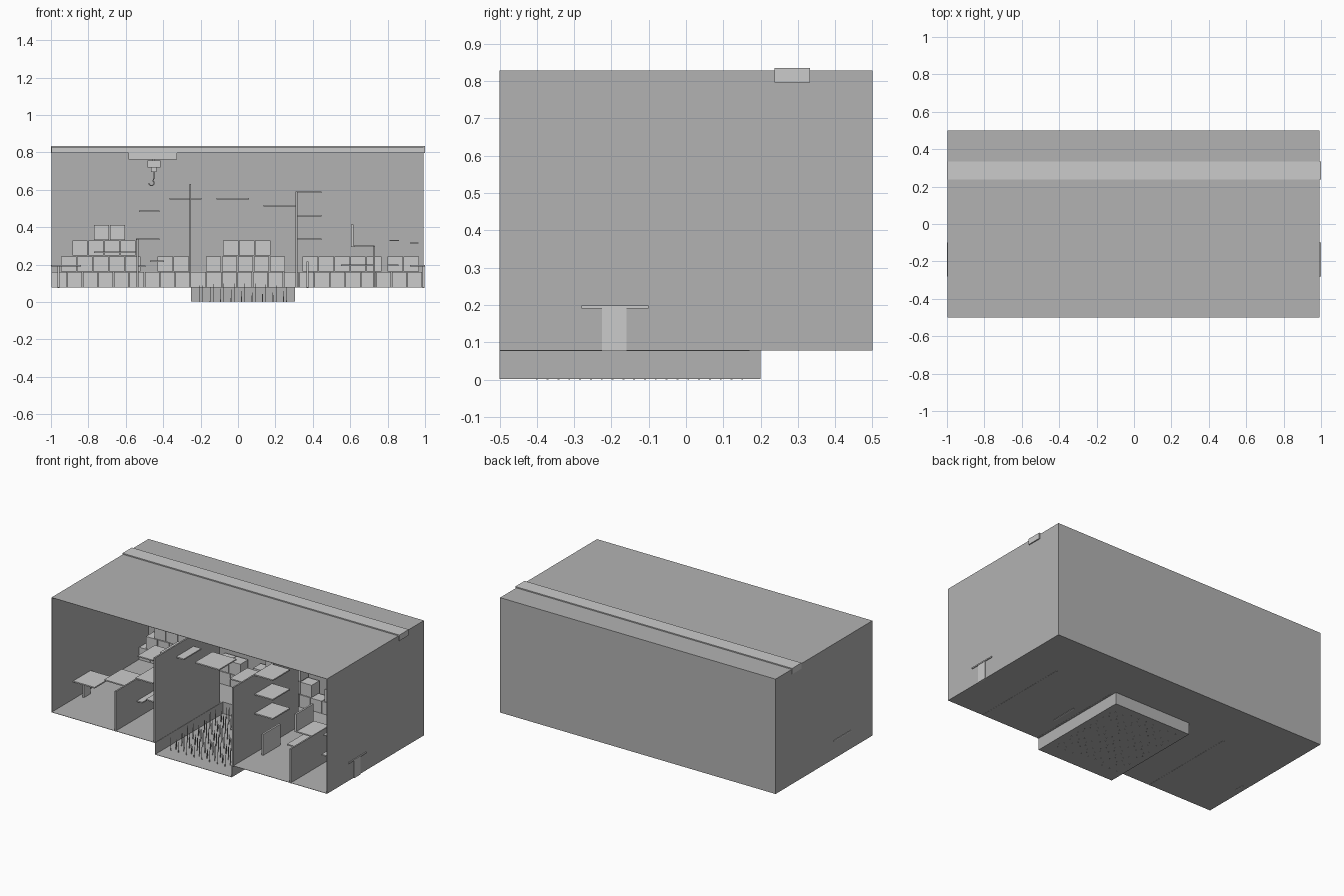
import bpy, bmesh, math
from mathutils import Matrix, Vector

if "Cube" in bpy.data.objects:
    bpy.data.objects.remove(bpy.data.objects["Cube"])

# darker grey for the room itself
dark = bpy.data.materials.new("dark_grey")
dark.diffuse_color = (0.45, 0.45, 0.45, 1)
dark.use_nodes = True
dark.node_tree.nodes["Principled BSDF"].inputs["Base Color"].default_value = dark.diffuse_color


def finish(name, bm, mat=None):
    me = bpy.data.meshes.new(name)
    bm.to_mesh(me)
    bm.free()
    if mat:
        me.materials.append(mat)
    ob = bpy.data.objects.new(name, me)
    bpy.context.scene.collection.objects.link(ob)
    return ob


def add_box(bm, x0, x1, y0, y1, z0, z1):
    c = Vector((x0 + x1, y0 + y1, z0 + z1)) / 2
    m = Matrix.Translation(c) @ Matrix.Diagonal((x1 - x0, y1 - y0, z1 - z0, 1))
    bmesh.ops.create_cube(bm, size=1, matrix=m)


def boxes(name, items, mat=None):
    bm = bmesh.new()
    for b in items:
        add_box(bm, *b)
    return finish(name, bm, mat)


L, R, F, B = -0.997, 0.993, -0.5, 0.5
FLOOR, TOP, T = 0.08, 0.828, 0.002
PL, PR, PB = -0.25, 0.305, 0.2

# room shell, open at the front
boxes("room_walls", [
    (L, L + T, F, B, FLOOR, TOP),
    (R - T, R, F, B, FLOOR, TOP),
    (L, R, B - T, B, FLOOR, TOP)], dark)
boxes("roof", [(L, R, F, B, TOP - T, TOP)], dark)

# floor around the pit
boxes("floor", [
    (L, PL, F, B, FLOOR - T, FLOOR),
    (PR, R, F, B, FLOOR - T, FLOOR),
    (PL, PR, PB, B, FLOOR - T, FLOOR)], dark)

# sunken pit, open at the front
boxes("pit", [
    (PL, PR, F, PB, 0.002, 0.004),
    (PL, PL + T, F, PB, 0.002, FLOOR),
    (PR - T, PR, F, PB, 0.002, FLOOR),
    (PL, PR, PB - T, PB, 0.002, FLOOR)], dark)

# staggered pit spikes
bm = bmesh.new()
for row in range(20):
    for col in range(9):
        x = -0.205 + col * 0.056 + (row % 2) * 0.017
        y = -0.4 + row * 0.029
        bmesh.ops.create_cone(bm, cap_ends=True, segments=6, radius1=0.0025, radius2=0.0003,
                              depth=0.1, matrix=Matrix.Translation((x, y, 0.05)))
finish("spikes", bm, dark)

# partition walls: x, top
for name, x, top in (("pit_wall_left", -0.255, 0.632), ("pit_wall_right", 0.312, 0.59),
                     ("low_wall_left", -0.538, 0.337), ("low_wall_right", 0.727, 0.3)):
    boxes(name, [(x - 0.005, x + 0.005, F, 0.17, FLOOR - 0.003, top)], dark)

# ledges: x start, x end, height
Y0, Y1 = -0.28, -0.1
ledges = [(-1.0, -0.84, 0.195), (-0.77, -0.545, 0.265), (-0.53, -0.42, 0.485),
          (-0.545, -0.42, 0.336), (-0.54, -0.495, 0.19), (-0.47, -0.395, 0.217),
          (-0.366, -0.195, 0.553), (-0.115, 0.06, 0.553), (0.137, 0.313, 0.515),
          (0.313, 0.447, 0.588), (0.313, 0.447, 0.461), (0.313, 0.447, 0.336),
          (0.62, 0.73, 0.298), (0.55, 0.73, 0.197), (0.8, 0.857, 0.197),
          (0.92, 0.999, 0.195)]
boxes("ledges", [(a, b, Y0, Y1, z - 0.004, z + 0.004) for a, b, z in ledges])

# small floating rungs
boxes("rungs", [(0.81, 0.86, Y0, Y1, 0.327, 0.332), (0.92, 0.965, Y0, Y1, 0.314, 0.319)])

# legs under the end ledges
boxes("ledge_legs", [(-0.965, -0.955, -0.225, -0.16, FLOOR - 0.004, 0.193),
                     (0.987, 0.997, -0.225, -0.16, FLOOR - 0.004, 0.193)])

# upright panels
boxes("upper_panel", [(0.605, 0.617, Y0, Y1, 0.295, 0.413)])
boxes("lower_panel", [(0.366, 0.378, Y0, Y1, FLOOR - 0.004, 0.217)])

# crates stacked along the back wall: row, x start, count
S, P = 0.08, 0.084
crates = []
for row, x, n in ((0, -0.994, 24), (1, -0.945, 5), (1, -0.43, 2), (1, -0.172, 5), (1, 0.345, 5),
                  (1, 0.8, 2), (2, -0.885, 4), (2, -0.08, 3), (3, -0.77, 2)):
    z = FLOOR + row * P
    pitch = 0.0826 if row == 0 else 0.0855
    for i in range(n):
        x0 = x + i * pitch
        crates.append((x0, min(x0 + pitch - 0.004, R - T), 0.4, 0.48, z, z + S))
boxes("crates", crates)

# overhead rail and crane
boxes("overhead_rail", [(-1.0, 1.0, 0.237, 0.333, 0.797, 0.835)])
boxes("crane_trolley", [(-0.585, -0.325, 0.24, 0.33, 0.761, 0.797),
                        (-0.485, -0.415, 0.25, 0.32, 0.72, 0.757),
                        (-0.465, -0.435, 0.27, 0.30, 0.695, 0.72),
                        (-0.456, -0.444, 0.279, 0.291, 0.75, 0.765)])

# crane hook
cu = bpy.data.curves.new("crane_hook", "CURVE")
cu.dimensions = "3D"
cu.bevel_depth = 0.003
cu.bevel_resolution = 1
cu.use_fill_caps = True
sp = cu.splines.new("POLY")
pts = [(-0.45, 0.695), (-0.45, 0.66)]
pts += [(-0.462 + 0.014 * math.cos(a), 0.636 + 0.014 * math.sin(a))
        for a in (math.radians(60 - 30 * k) for k in range(9))]
sp.points.add(len(pts) - 1)
for p, (x, z) in zip(sp.points, pts):
    p.co = (x, 0.285, z, 1)
hook = bpy.data.objects.new("crane_hook", cu)
bpy.context.scene.collection.objects.link(hook)
